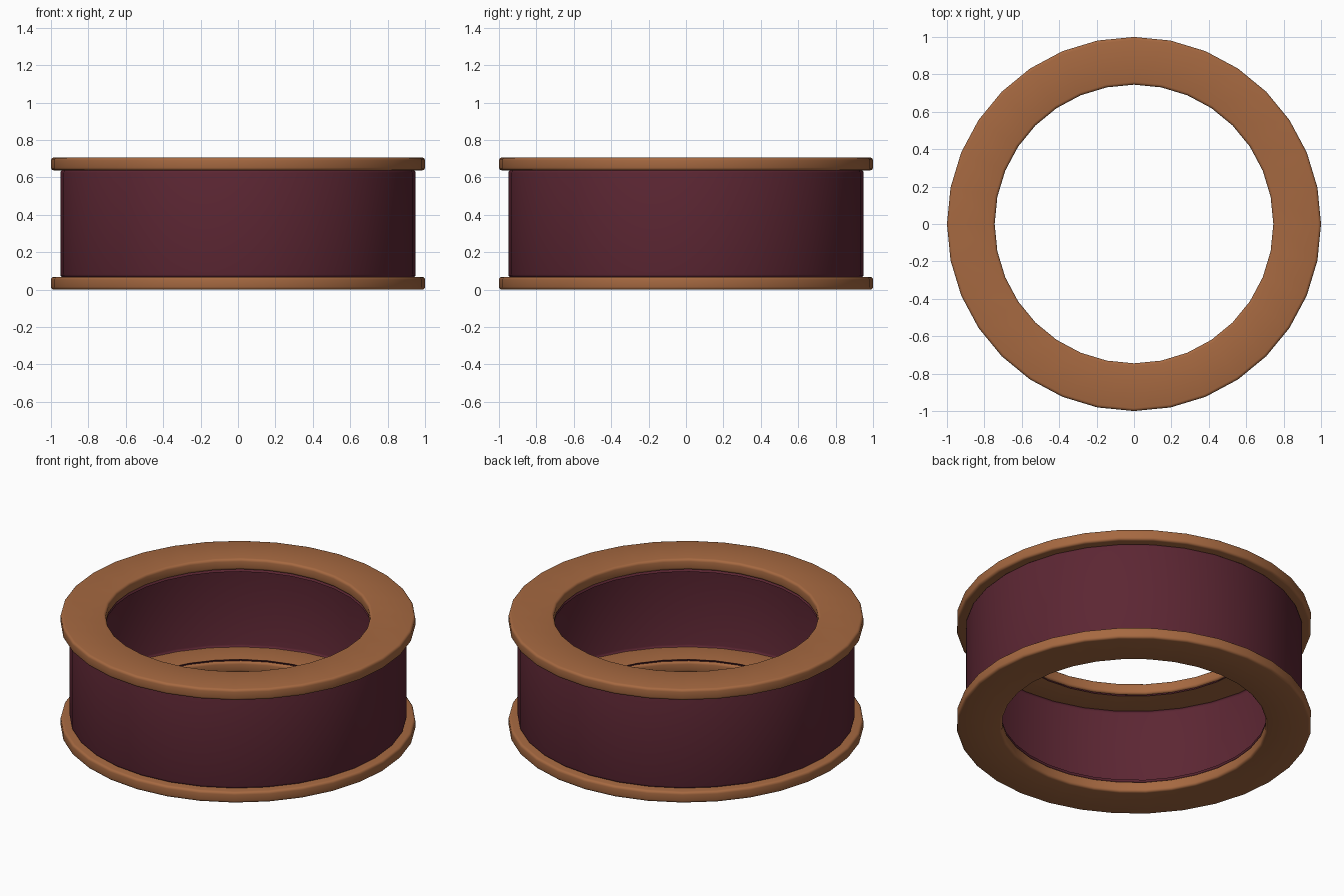
import bpy, bmesh
from math import tau, radians, sin, cos

cube = bpy.data.objects.get("Cube")
if cube:
    bpy.data.objects.remove(cube)

SIDES = 32
HEIGHT = 0.706
RIM = 0.068      # thickness of each rim
HOLE = 0.745     # radius of the opening
ROUND = 0.015    # edge rounding


def material(name, colour):
    mat = bpy.data.materials.new(name)
    mat.use_nodes = True
    mat.diffuse_color = (*colour, 1)
    mat.node_tree.nodes["Principled BSDF"].inputs["Base Color"].default_value = (*colour, 1)
    return mat


def corner(r, z, start):
    """Quarter-circle of profile points around (r, z), start in quarter turns."""
    angles = [tau / 4 * (start + i / 3) for i in range(4)]
    return [(r + ROUND * cos(a), z + ROUND * sin(a)) for a in angles]


def revolve(name, profile, closed, mat):
    """Turn a radius/height profile around the vertical axis."""
    bm = bmesh.new()
    verts = [bm.verts.new((r, 0, z)) for r, z in profile]
    edges = [bm.edges.new(pair) for pair in zip(verts, verts[1:])]
    if closed:
        edges.append(bm.edges.new((verts[-1], verts[0])))
    bmesh.ops.spin(bm, geom=verts + edges, cent=(0, 0, 0), axis=(0, 0, 1),
                   angle=tau, steps=SIDES, use_merge=True)
    bmesh.ops.remove_doubles(bm, verts=bm.verts, dist=0.0005)
    bmesh.ops.recalc_face_normals(bm, faces=bm.faces)
    mesh = bpy.data.meshes.new(name)
    bm.to_mesh(mesh)
    bm.free()
    mesh.materials.append(mat)
    obj = bpy.data.objects.new(name, mesh)
    bpy.context.collection.objects.link(obj)
    bpy.ops.object.select_all(action="DESELECT")
    obj.select_set(True)
    bpy.context.view_layer.objects.active = obj
    bpy.ops.object.shade_smooth_by_angle(angle=radians(35))
    return obj


wood = material("warm brown", (0.38, 0.14, 0.052))
wine = material("dark wine red", (0.107, 0.0195, 0.033))

# Two flat rims with rounded edges
for name, base in (("bottom_rim", 0), ("top_rim", HEIGHT - RIM)):
    low, high = base + ROUND, base + RIM - ROUND
    profile = (corner(1 - ROUND, high, 0) + corner(HOLE + ROUND, high, 1)
               + corner(HOLE + ROUND, low, 2) + corner(1 - ROUND, low, 3))
    revolve(name, profile, True, wood)

# Thin hollow drum: outer wall, ends tucked into the rims, small lips at the opening
low = RIM - 0.002 + ROUND
high = HEIGHT - low
wall, lip = 0.95 - ROUND, HOLE + 0.005 + ROUND
profile = (corner(lip, low, 2) + corner(wall, low, 3)
           + corner(wall, high, 0) + corner(lip, high, 1))
revolve("drum_wall", profile, False, wine)
